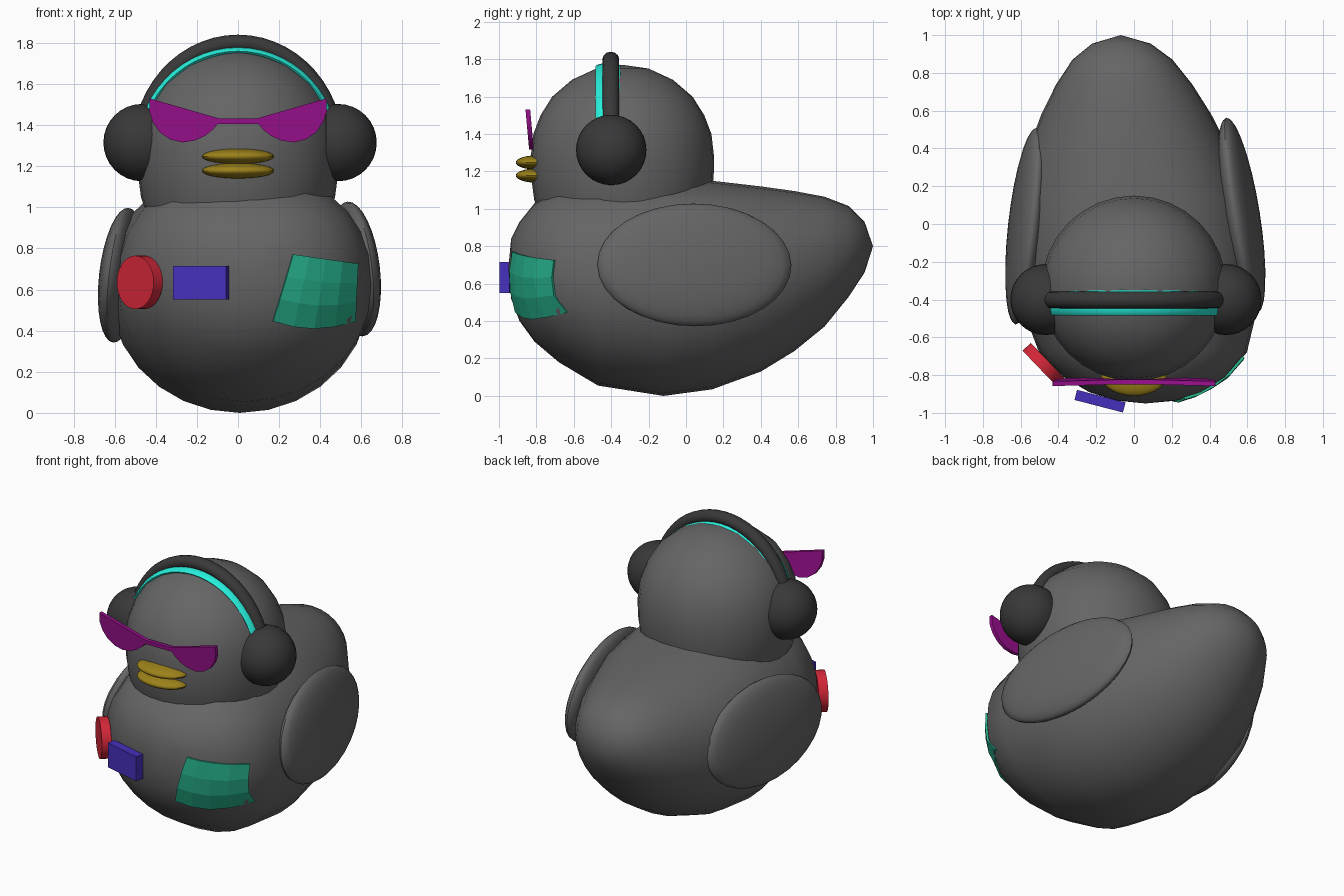
import bpy, bmesh
from math import sin, cos, pi, radians
from mathutils import Vector, Matrix
from mathutils.bvhtree import BVHTree

if "Cube" in bpy.data.objects:
    bpy.data.objects.remove(bpy.data.objects["Cube"])


def colour(name, r, g, b):
    m = bpy.data.materials.new(name)
    m.diffuse_color = (r, g, b, 1)
    m.use_nodes = True
    m.node_tree.nodes["Principled BSDF"].inputs["Base Color"].default_value = m.diffuse_color
    return m


GREY = colour("grey", .13, .13, .13)
DARK = colour("dark", .04, .04, .04)
CYAN = colour("cyan", .02, .85, .7)
PURPLE = colour("purple", .32, .005, .27)
GOLD = colour("gold", .33, .22, .01)
RED = colour("red", .65, .02, .04)
BLUE = colour("blue", .06, .03, .5)
GREEN = colour("green", .02, .45, .27)


def finish(name, bm, mat, smooth=40):
    bmesh.ops.recalc_face_normals(bm, faces=bm.faces)
    me = bpy.data.meshes.new(name)
    bm.to_mesh(me)
    bm.free()
    ob = bpy.data.objects.new(name, me)
    bpy.context.collection.objects.link(ob)
    me.materials.append(mat)
    if smooth:
        bpy.ops.object.select_all(action='DESELECT')
        ob.select_set(True)
        bpy.context.view_layer.objects.active = ob
        bpy.ops.object.shade_smooth_by_angle(angle=radians(smooth))
    return ob


def skin(bm, rings, closed=True):
    """Bridge rings of points; single-point rings become tips."""
    vs = [[bm.verts.new(p) for p in r] for r in rings]
    for a, b in zip(vs, vs[1:]):
        n = max(len(a), len(b))
        for i in range(n):
            j = (i + 1) % n
            quad = [a[i % len(a)], a[j % len(a)], b[j % len(b)], b[i % len(b)]]
            bm.faces.new(list(dict.fromkeys(quad)))
    for r in (vs[0], vs[-1]):
        if len(r) > 2:
            bm.faces.new(r)


def ellipsoid(name, loc, size, mat, rot=None, u=28, v=16):
    bm = bmesh.new()
    bmesh.ops.create_uvsphere(bm, u_segments=u, v_segments=v, radius=1)
    bm.transform(Matrix.Translation(loc) @ (rot or Matrix()) @ Matrix.Diagonal((*size, 1)))
    return finish(name, bm, mat)


# body: egg sections along y (y, bottom, top, half width), tail drifting to one side
sections = [(-.935, .52, .84, .16), (-.89, .40, .93, .30), (-.81, .29, 1.03, .43),
            (-.68, .18, 1.11, .55), (-.47, .055, 1.16, .615), (-.12, 0, 1.17, .63),
            (.14, .035, 1.15, .60), (.4, .13, 1.12, .53), (.58, .24, 1.095, .45),
            (.74, .37, 1.065, .36), (.87, .53, 1.015, .265), (.955, .66, .93, .155)]
rings = [[(.06, -.95, .68)]]
for y, zb, zt, w in sections:
    n = 2.4 if y < .3 else 2.15
    ring = []
    for i in range(28):
        c, s = cos(2 * pi * i / 28), sin(2 * pi * i / 28)
        e = 2 / n if s > 0 else 1
        x = abs(c) ** e * (1 if c > 0 else -1)
        z = abs(s) ** e * (1 if s > 0 else -1)
        ring.append((-.07 * y + w * x, y, (zb + zt) / 2 + (zt - zb) / 2 * z))
    rings.append(ring)
rings.append([(-.07, 1.0, .8)])
bm = bmesh.new()
skin(bm, rings)
bmesh.ops.recalc_face_normals(bm, faces=bm.faces)
body_tree = BVHTree.FromBMesh(bm)
finish("body", bm, GREY, 60)

# head: turned profile (radius, z)
profile = [(.44, .95), (.472, 1.05), (.488, 1.17), (.49, 1.28), (.476, 1.4), (.438, 1.5),
           (.375, 1.6), (.27, 1.69), (.14, 1.75)]
rings = [[(r * cos(2 * pi * i / 32), -.34 + r * sin(2 * pi * i / 32), z) for i in range(32)]
         for r, z in profile]
bm = bmesh.new()
skin(bm, rings + [[(0, -.34, 1.77)]])
finish("head", bm, GREY, 60)

# wings
for name, s, y, z, yaw in (("left_wing", -1, -.01, .67, -6.3), ("right_wing", 1, .045, .70, 9)):
    rot = Matrix.Rotation(radians(yaw), 4, 'Z') @ Matrix.Rotation(radians(-6.5 * s), 4, 'Y')
    ellipsoid(name, (s * .57, y, z), (.09, .525, .33), GREY, rot)

# beak
ellipsoid("upper_beak", (0, -.80, 1.248), (.175, .11, .038), GOLD)
ellipsoid("lower_beak", (0, -.80, 1.178), (.175, .11, .038), GOLD)

# ear cups: spheres cut flat on the inner side
for name, s, cx in (("left_ear_cup", -1, -.467), ("right_ear_cup", 1, .487)):
    bm = bmesh.new()
    bmesh.ops.create_uvsphere(bm, u_segments=32, v_segments=16, radius=.188)
    bmesh.ops.bisect_plane(bm, geom=bm.verts[:] + bm.edges[:] + bm.faces[:],
                           plane_co=(-.06 * s, 0, 0), plane_no=(s, 0, 0), clear_inner=True)
    bmesh.ops.holes_fill(bm, edges=[e for e in bm.edges if e.is_boundary])
    bm.transform(Matrix.Translation((cx, -.4, 1.315)))
    finish(name, bm, DARK)


# headband and its padding: oval section swept over an arc
def arch(name, y, rx, rz, radial, half, mat):
    rings = []
    for k in range(25):
        t = radians(10 + 160 * k / 24)
        ring = []
        for i in range(12):
            a = 2 * pi * i / 12
            d = radial * cos(a)
            ring.append(((rx + d) * cos(t), y + half * sin(a), 1.285 + (rz + d) * sin(t)))
        rings.append(ring)
    bm = bmesh.new()
    skin(bm, rings)
    finish(name, bm, mat)


arch("headband", -.402, .475, .515, .04, .045, DARK)
arch("headband_padding", -.415, .472, .475, .02, .07, CYAN)

# glasses: half outline mirrored, extruded and leaned forward
half = [(.09, 1.432), (.43, 1.53), (.432, 1.47), (.415, 1.415), (.38, 1.365), (.33, 1.33),
        (.27, 1.316), (.21, 1.325), (.16, 1.348), (.12, 1.38), (.1, 1.405)]
outline = half + [(-x, z) for x, z in reversed(half)]
bm = bmesh.new()
front = [bm.verts.new((x, -.858 + (1.53 - z) * .09, z)) for x, z in outline]
face = bm.faces.new(front)
ext = bmesh.ops.extrude_face_region(bm, geom=[face])
bmesh.ops.translate(bm, vec=(0, .025, 0),
                    verts=[g for g in ext["geom"] if isinstance(g, bmesh.types.BMVert)])
bmesh.ops.triangulate(bm, faces=[f for f in bm.faces if len(f.verts) > 4])
finish("glasses", bm, PURPLE, 30)

# round badge
bm = bmesh.new()
axis = Vector((-.72, -.69, 0)).normalized()
bmesh.ops.create_cone(bm, cap_ends=True, segments=32, radius1=.13, radius2=.13, depth=.06)
bm.transform(Matrix.Translation(Vector((-.5, -.765, .635)) - axis * .03)
             @ axis.to_track_quat('Z', 'Y').to_matrix().to_4x4())
finish("round_badge", bm, RED)

# rectangular badge
bm = bmesh.new()
bmesh.ops.create_cube(bm, size=1)
bm.transform(Matrix.Translation((-.18, -.938, .633)) @ Matrix.Rotation(radians(-14.5), 4, 'Z')
             @ Matrix.Diagonal((.265, .055, .165, 1)))
finish("square_badge", bm, BLUE, 0)

# cloth patch: grid draped on the body between four corners (x, z)
TL, TR, BL, BR = (Vector(p) for p in ((.265, .77), (.575, .725), (.17, .45), (.562, .45)))
bm = bmesh.new()
layers = {0: [], 1: []}
for r in range(4):
    for c in range(5):
        u, v = c / 4, r / 3
        p = TL.lerp(TR, u).lerp(BL.lerp(BR, u), v)
        p.y -= .035 * v * sin(pi * u)
        hit, normal, _, _ = body_tree.ray_cast(Vector((p.x, -2, p.y)), Vector((0, 1, 0)))
        if hit is None:
            hit, normal, _, _ = body_tree.find_nearest(Vector((p.x, -.65, p.y)))
        for k, off in ((0, .014), (1, -.015)):
            layers[k].append(bm.verts.new(hit + normal * off))
for k in layers:
    L = layers[k]
    for r in range(3):
        for c in range(4):
            i = r * 5 + c
            bm.faces.new((L[i], L[i + 1], L[i + 6], L[i + 5]))
rim = [0, 1, 2, 3, 4, 9, 14, 19, 18, 17, 16, 15, 10, 5]
for a, b in zip(rim, rim[1:] + rim[:1]):
    bm.faces.new((layers[0][a], layers[0][b], layers[1][b], layers[1][a]))
finish("cloth_patch", bm, GREEN, 0)
